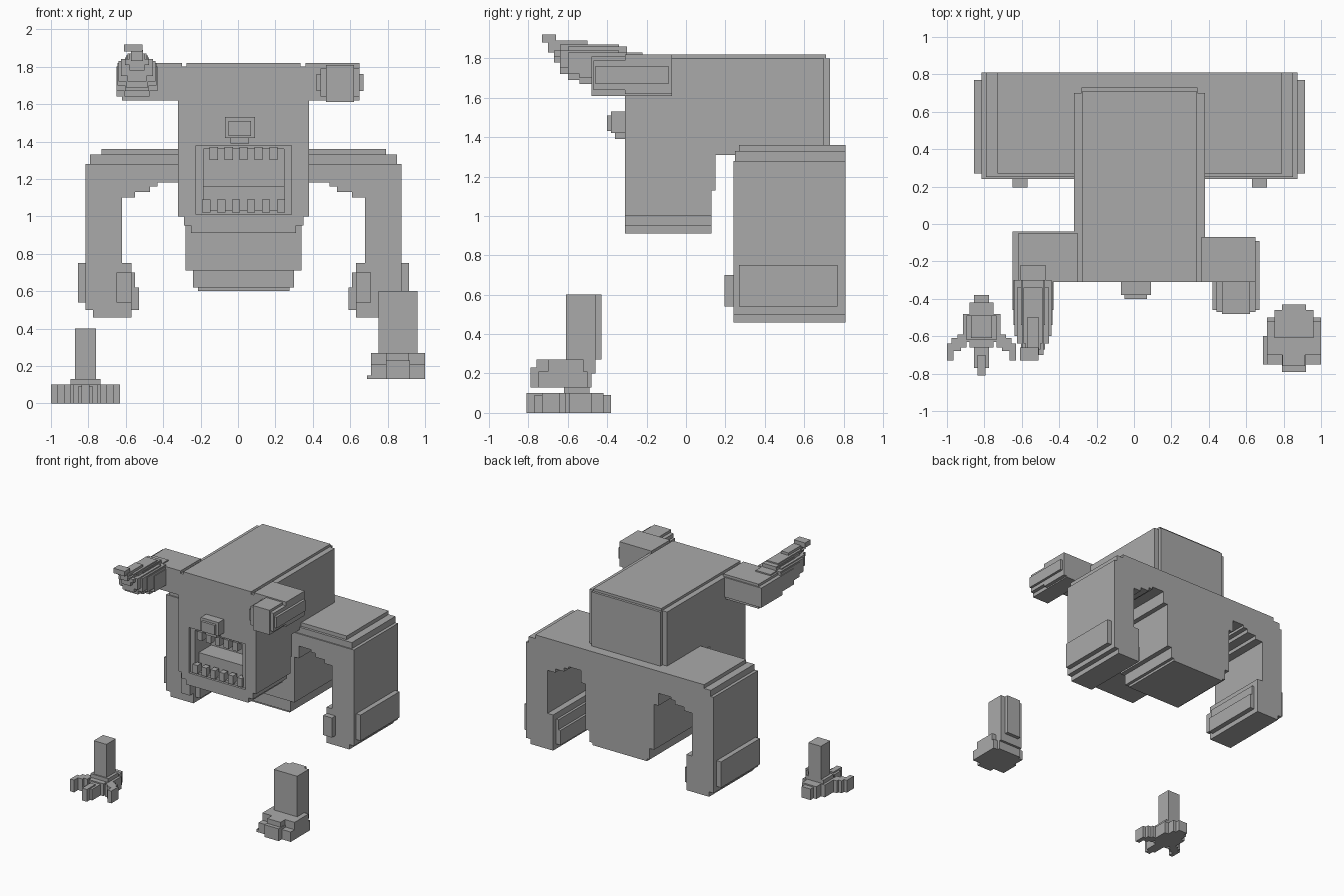
import bpy
import bmesh
from mathutils import Vector

default_cube = bpy.data.objects.get("Cube")
if default_cube:
    bpy.data.objects.remove(default_cube, do_unlink=True)

# Single stone grey
grey = bpy.data.materials.new("stone_grey")
grey.use_nodes = True
grey.diffuse_color = (.4, .4, .4, 1)
grey.node_tree.nodes["Principled BSDF"].inputs["Base Color"].default_value = grey.diffuse_color

BODY_CENTRE = .03


def box(x, y, z):
    """One block given by its ranges."""
    return [(x, y, z)]


def mid(half, y, z, centre=BODY_CENTRE):
    """A block centred on a vertical symmetry plane."""
    return box((centre - half, centre + half), y, z)


def sides(inner, outer, y, z, centre=BODY_CENTRE):
    """A mirrored pair of blocks."""
    return (box((centre - outer, centre - inner), y, z)
            + box((centre + inner, centre + outer), y, z))


def part(name, *groups):
    """Join block groups into one named object."""
    bm = bmesh.new()
    for group in groups:
        for ranges in group:
            low = Vector([min(r) for r in ranges])
            high = Vector([max(r) for r in ranges])
            made = bmesh.ops.create_cube(bm, size=1)["verts"]
            bmesh.ops.scale(bm, vec=high - low, verts=made)
            bmesh.ops.translate(bm, vec=(low + high) / 2, verts=made)
    mesh = bpy.data.meshes.new(name)
    bm.to_mesh(mesh)
    bm.free()
    mesh.materials.append(grey)
    obj = bpy.data.objects.new(name, mesh)
    bpy.context.collection.objects.link(obj)
    return obj


# Shoulders, with stepped upper edges
BACK = .81
depth = (.24, BACK)
part("shoulders",
     mid(.76, (.27, BACK), (1.18, 1.36)),
     mid(.82, (.25, BACK), (1.18, 1.33)),
     mid(.845, depth, (1.18, 1.28)))

# Torso, narrowing at the bottom
part("torso",
     mid(.35, depth, (1.08, 1.2)),
     mid(.31, depth, (.71, 1.2)),
     mid(.27, (.25, BACK), (.62, .72)),
     mid(.245, (.27, BACK), (.6, .63)))

# Arms and stepped armpits
part("arms",
     sides(.65, .845, depth, (.7, 1.2)),
     sides(.58, .7, depth, (1.1, 1.2)),
     sides(.5, .7, depth, (1.13, 1.2)),
     sides(.46, .7, depth, (1.16, 1.2)))

# Hands with outer pads and thumbs
part("hands",
     sides(.6, .845, depth, (.5, .75)),
     sides(.6, .805, depth, (.46, .51)),
     sides(.56, .62, (.27, .77), (.5, .62)),
     sides(.58, .62, (.27, .77), (.5, .7)))
part("hand_pads", sides(.8, .885, (.27, .77), (.54, .75)))
part("thumbs", sides(.6, .68, (.195, .25), (.54, .7)))

# Head: long upper block reaching over the shoulders
FRONT = -.31
RIM = -.29
THROAT = -.08
part("head_top",
     mid(.305, (FRONT, .71), (1.78, 1.82)),
     mid(.31, (0, .73), (1.31, 1.8)),
     mid(.35, (THROAT, .7), (1.31, 1.8)),
     mid(.35, (FRONT, THROAT), (1.38, 1.8)))

# Lower head around the open mouth
part("jaw",
     mid(.35, (THROAT, .15), (1.13, 1.32)),
     mid(.35, (THROAT, .13), (1, 1.2)),
     mid(.32, (FRONT, .13), (.95, 1.01)),
     mid(.28, (FRONT, .13), (.91, 1)),
     sides(.255, .35, (FRONT, THROAT), (1, 1.4)),
     sides(.215, .26, (RIM, THROAT), (1, 1.4)),
     mid(.26, (RIM, THROAT), (1, 1.03)),
     mid(.26, (RIM, THROAT), (1.36, 1.4)))
part("tongue", mid(.215, (-.24, THROAT), (1.03, 1.16)))

# Upper and lower rows of teeth
teeth = []
for i in range(6):
    x = BODY_CENTRE + (i - 2.5) * .08
    teeth += mid(.022, (FRONT, -.26), (1.02, 1.09), centre=x)
    if i < 5:
        teeth += mid(.022, (FRONT, -.26), (1.3, 1.37), centre=x + .04)
part("teeth", teeth)

# Nose
part("nose",
     box((-.07, .09), (-.38, FRONT), (1.42, 1.53)),
     box((-.05, .07), (-.4, FRONT), (1.43, 1.51)),
     box((-.04, .06), (-.36, FRONT), (1.39, 1.43)))

# Horn roots on both sides of the head
part("horn_roots",
     box((-.65, -.3), (FRONT, -.04), (1.64, 1.8)),
     box((-.62, -.3), (FRONT, -.05), (1.62, 1.82)),
     box((.36, .65), (FRONT, -.07), (1.62, 1.82)))

# Left horn: broken stump with an eight-sided section
part("broken_horn",
     box((.42, .67), (-.46, -.09), (1.67, 1.76)),
     box((.44, .65), (-.47, -.08), (1.64, 1.79)),
     box((.47, .62), (-.48, -.07), (1.61, 1.81)))

# Right horn: overlapping sections that rise and taper to the tip
horn = []
sections = [
    (.11, -.22, -.46, 1.64, 1.83),
    (.105, -.3, -.54, 1.67, 1.85),
    (.1, -.3, -.6, 1.69, 1.86),
    (.085, -.34, -.64, 1.72, 1.87),
    (.065, -.4, -.67, 1.78, 1.87),
    (.055, -.5, -.7, 1.83, 1.89),
]
for half, back, front, low, high in sections:
    horn += mid(half, (front, back), (low + .03, high - .03), centre=-.54)
    horn += mid(half * .6, (front, back), (low, high), centre=-.54)
horn += mid(.05, (-.73, -.66), (1.88, 1.92), centre=-.56)
part("curved_horn", horn)

# Left leg and blocky foot
LEFT = .855
part("left_leg",
     mid(.105, (-.61, -.46), (.2, .6), LEFT),
     mid(.065, (-.61, -.43), (.27, .6), LEFT))
part("left_foot",
     mid(.105, (-.7, -.48), (.13, .27), LEFT),
     mid(.145, (-.75, -.5), (.13, .21), LEFT),
     mid(.145, (-.7, -.52), (.2, .27), LEFT),
     mid(.065, (-.79, -.6), (.13, .23), LEFT),
     mid(.06, (-.76, -.6), (.2, .27), LEFT),
     box((.69, .75), (-.75, -.6), (.13, .15)))

# Right leg and clawed foot
RIGHT = -.815
part("right_leg",
     mid(.057, (-.61, -.49), (.1, .4), RIGHT),
     mid(.08, (-.62, -.49), (.1, .13), RIGHT))
part("right_foot",
     mid(.1, (-.63, -.48), (0, .1), RIGHT),
     mid(.065, (-.66, -.42), (0, .1), RIGHT),
     mid(.04, (-.77, -.38), (0, .09), RIGHT),
     mid(.022, (-.81, -.7), (0, .1), RIGHT))
part("side_claws",
     sides(.08, .13, (-.66, -.59), (0, .1), RIGHT),
     sides(.11, .16, (-.68, -.61), (0, .1), RIGHT),
     sides(.15, .185, (-.73, -.64), (0, .1), RIGHT))
